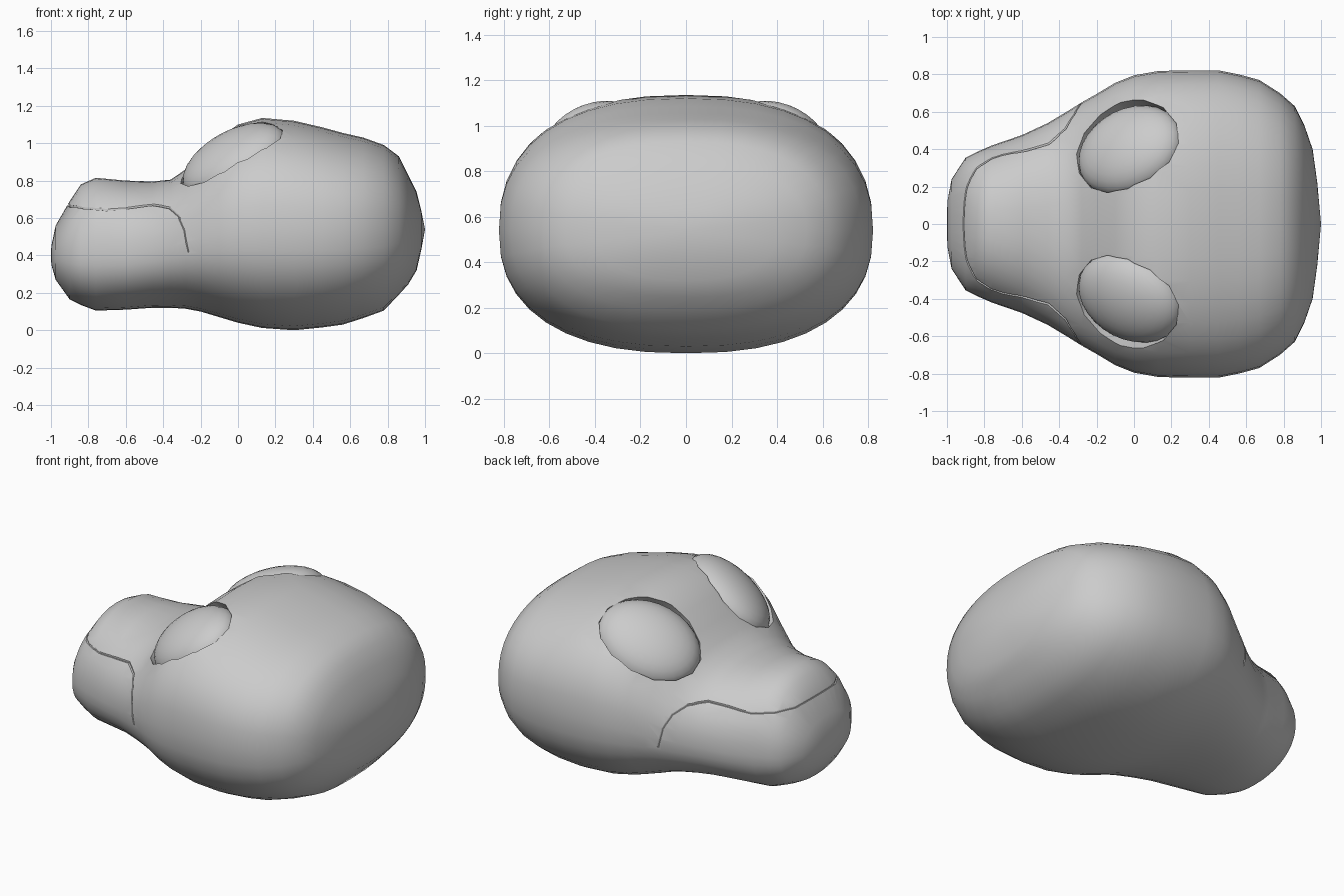
import bpy, bmesh, math
from mathutils import Vector, Matrix
from mathutils.bvhtree import BVHTree

if "Cube" in bpy.data.objects:
    bpy.data.objects.remove(bpy.data.objects["Cube"])

grey = bpy.data.materials.new("plain grey")
grey.diffuse_color = (0.6, 0.6, 0.6, 1)
grey.use_nodes = True
grey.node_tree.nodes["Principled BSDF"].inputs["Base Color"].default_value = grey.diffuse_color


def add_object(name, bm):
    bmesh.ops.recalc_face_normals(bm, faces=bm.faces)
    for f in bm.faces:
        f.smooth = True
    me = bpy.data.meshes.new(name)
    bm.to_mesh(me)
    bm.free()
    me.materials.append(grey)
    ob = bpy.data.objects.new(name, me)
    bpy.context.collection.objects.link(ob)
    return ob


# Head sections along x: x, bottom, top, half width
SECTIONS = [
    (-0.998, .35, .45, .12), (-0.975, .27, .56, .24), (-0.90, .165, .69, .355),
    (-0.84, .135, .78, .385), (-0.76, .105, .815, .42), (-0.60, .11, .80, .475),
    (-0.46, .12, .795, .54), (-0.36, .12, .805, .60), (-0.28, .115, .86, .65),
    (-0.20, .10, .935, .695), (-0.10, .07, 1.03, .755), (0.0, .04, 1.10, .795),
    (0.13, .012, 1.135, .818), (0.30, .0, 1.12, .822), (0.45, .015, 1.085, .822),
    (0.56, .03, 1.055, .80), (0.67, .065, 1.03, .77), (0.78, .105, .99, .70),
    (0.86, .19, .93, .63), (0.91, .245, .83, .53), (0.955, .32, .74, .40),
    (0.98, .43, .64, .22)]
SEGMENTS = 40


def section(x, lo, hi, half):
    t = min(1, max(0, (x + 0.65) / 0.75))
    t = t * t * (3 - 2 * t)
    mid = 0.40 + 0.14 * t
    p = 2 / (2.2 + 0.2 * t)
    pts = []
    for i in range(SEGMENTS):
        a = math.tau * i / SEGMENTS
        c, s = math.cos(a), math.sin(a)
        h = hi - mid if s > 0 else mid - lo
        pts.append((x, math.copysign(half * abs(c) ** p, c),
                    mid + math.copysign(h * abs(s) ** p, s)))
    return pts


# Skull and snout as one lofted skin
bm = bmesh.new()
rings = [[bm.verts.new(p) for p in section(*row)] for row in SECTIONS]
for r, q in zip(rings, rings[1:]):
    for i in range(SEGMENTS):
        j = (i + 1) % SEGMENTS
        bm.faces.new((r[i], r[j], q[j], q[i]))
for ring, tip in ((rings[0], (-1, 0, .40)), (rings[-1], (1, 0, .54))):
    v = bm.verts.new(tip)
    for i in range(SEGMENTS):
        bm.faces.new((ring[i], ring[(i + 1) % SEGMENTS], v))
tree = BVHTree.FromBMesh(bm)
head = add_object("head", bm)
cutters = []

# Eyes set in oval sockets
for side, label in ((-1, "right"), (1, "left")):
    n = Vector((-.49, side * .38, .78)).normalized()
    a = Vector((.57, side * .18, .27))
    a = (a - n * a.dot(n)).normalized()
    b = n.cross(a)
    frame = Matrix((a, b, n)).transposed().to_4x4()
    frame.translation = (-.035, side * .405, .93)

    bm = bmesh.new()
    bmesh.ops.create_cone(bm, cap_ends=True, segments=14, radius1=.255 / .27,
                          radius2=1.06, depth=.5,
                          matrix=frame @ Matrix.Translation((0, 0, .19))
                          @ Matrix.Diagonal((.325, .265, 1, 1)))
    cutters.append(add_object(label + "_socket_cutter", bm))

    bm = bmesh.new()
    bmesh.ops.create_uvsphere(bm, u_segments=28, v_segments=16, radius=1,
                              matrix=frame @ Matrix.Translation((0, 0, -.035))
                              @ Matrix.Diagonal((.31, .25, .145, 1)))
    add_object(label + "_eye", bm)

# Mouth line: a fine groove following the skin
half = [(-.91, 0, .67), (-.90, .2, .665), (-.82, .31, .65), (-.70, .35, .63),
        (-.45, .42, .66), (-.36, .50, .645), (-.30, .57, .60),
        (-.265, .61, .53), (-.25, .63, .42)]
path = [Vector((x, -y, z)) for x, y, z in reversed(half[1:])] + [Vector(p) for p in half]
points = [p.lerp(q, k / 4) for p, q in zip(path, path[1:]) for k in range(4)] + [path[-1]]
points = [tree.find_nearest(p)[0] for p in points]
curve = bpy.data.curves.new("mouth_path", 'CURVE')
curve.dimensions = '3D'
curve.bevel_depth = .007
curve.bevel_resolution = 0
curve.use_fill_caps = True
spline = curve.splines.new('POLY')
spline.points.add(len(points) - 1)
for sp, p in zip(spline.points, points):
    sp.co = (*p, 1)
path_ob = bpy.data.objects.new("mouth_path", curve)
bpy.context.collection.objects.link(path_ob)
path_ob.hide_render = True
bpy.context.view_layer.update()
bm = bmesh.new()
bm.from_mesh(path_ob.to_mesh())
path_ob.to_mesh_clear()
bmesh.ops.remove_doubles(bm, verts=bm.verts, dist=1e-5)
cutters.append(add_object("mouth_cutter", bm))
bpy.data.objects.remove(path_ob)

# Cut the sockets and mouth into the head, then drop the cutters
for c in cutters:
    c.hide_render = True
    m = head.modifiers.new(c.name, 'BOOLEAN')
    m.operation = 'DIFFERENCE'
    m.solver = 'EXACT'
    m.object = c
bpy.context.view_layer.objects.active = head
head.select_set(True)
for m in list(head.modifiers):
    bpy.ops.object.modifier_apply(modifier=m.name)
for c in cutters:
    bpy.data.objects.remove(c)

# Smooth skin with crisp socket rims
for ob in bpy.context.collection.objects:
    ob.select_set(True)
bpy.ops.object.shade_smooth_by_angle(angle=math.radians(40))
